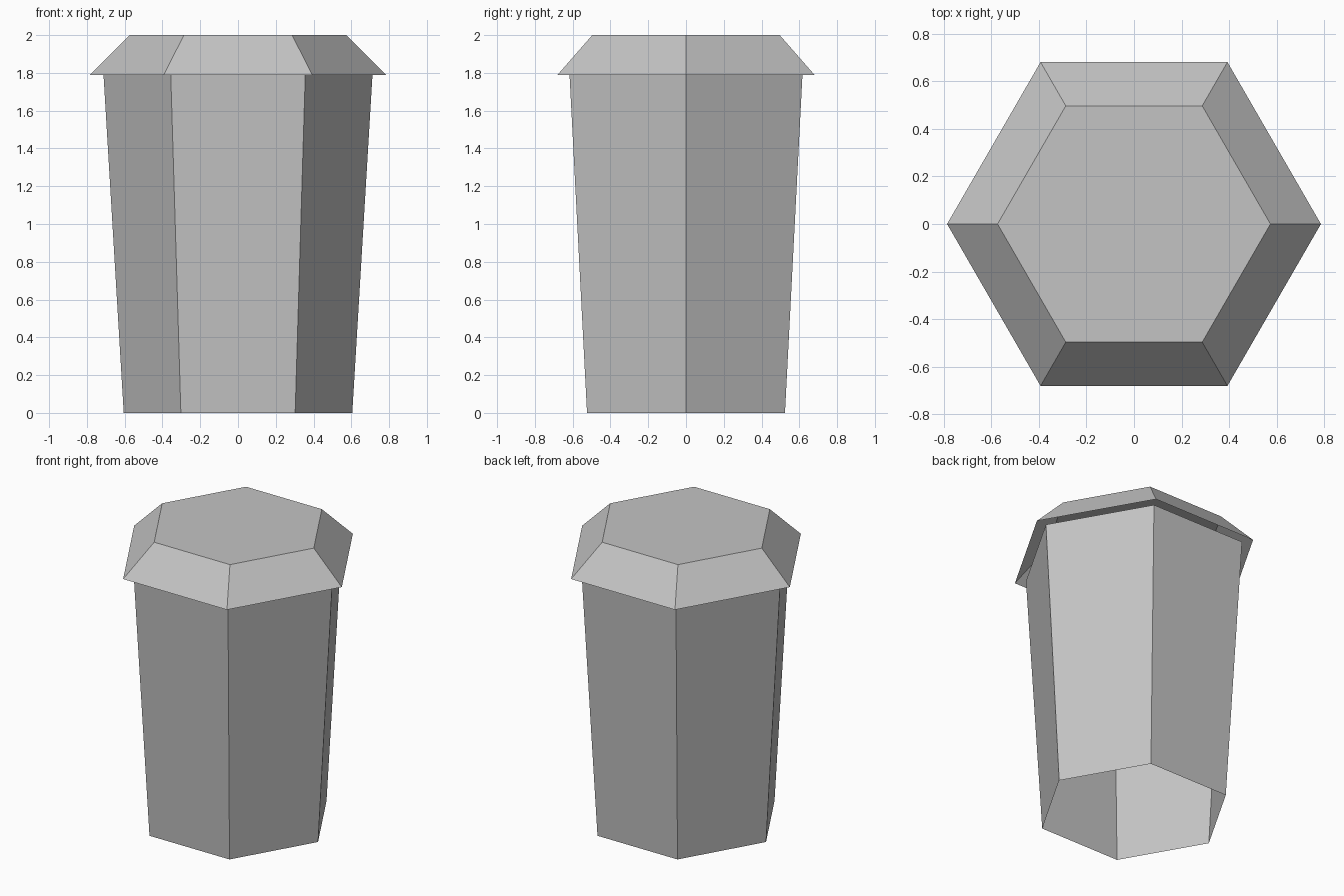
import bpy, bmesh, math

if "Cube" in bpy.data.objects:
    bpy.data.objects.remove(bpy.data.objects["Cube"])

SIDES = 6

grey = bpy.data.materials.new("plain grey")
grey.diffuse_color = (0.55, 0.55, 0.55, 1)
grey.use_nodes = True
grey.node_tree.nodes["Principled BSDF"].inputs["Base Color"].default_value = grey.diffuse_color


def hex_shell(name, rings, cap_top=False):
    """Flat-sided thin shell through (radius, height) rings."""
    bm = bmesh.new()
    loops = []
    for r, z in rings:
        loops.append([bm.verts.new((r * math.cos(math.tau * i / SIDES),
                                    r * math.sin(math.tau * i / SIDES), z))
                      for i in range(SIDES)])
    for low, high in zip(loops, loops[1:]):
        for i in range(SIDES):
            j = (i + 1) % SIDES
            bm.faces.new((low[i], low[j], high[j], high[i]))
    if cap_top:
        bm.faces.new(loops[-1])
    mesh = bpy.data.meshes.new(name)
    bm.to_mesh(mesh)
    bm.free()
    mesh.materials.append(grey)
    obj = bpy.data.objects.new(name, mesh)
    bpy.context.collection.objects.link(obj)
    return obj


# Tapered body, open at both ends
hex_shell("body", [(0.605, 0.0), (0.712, 1.79)])

# Overhanging hollow lid with a flat top
hex_shell("lid", [(0.785, 1.79), (0.573, 2.0)], cap_top=True)
